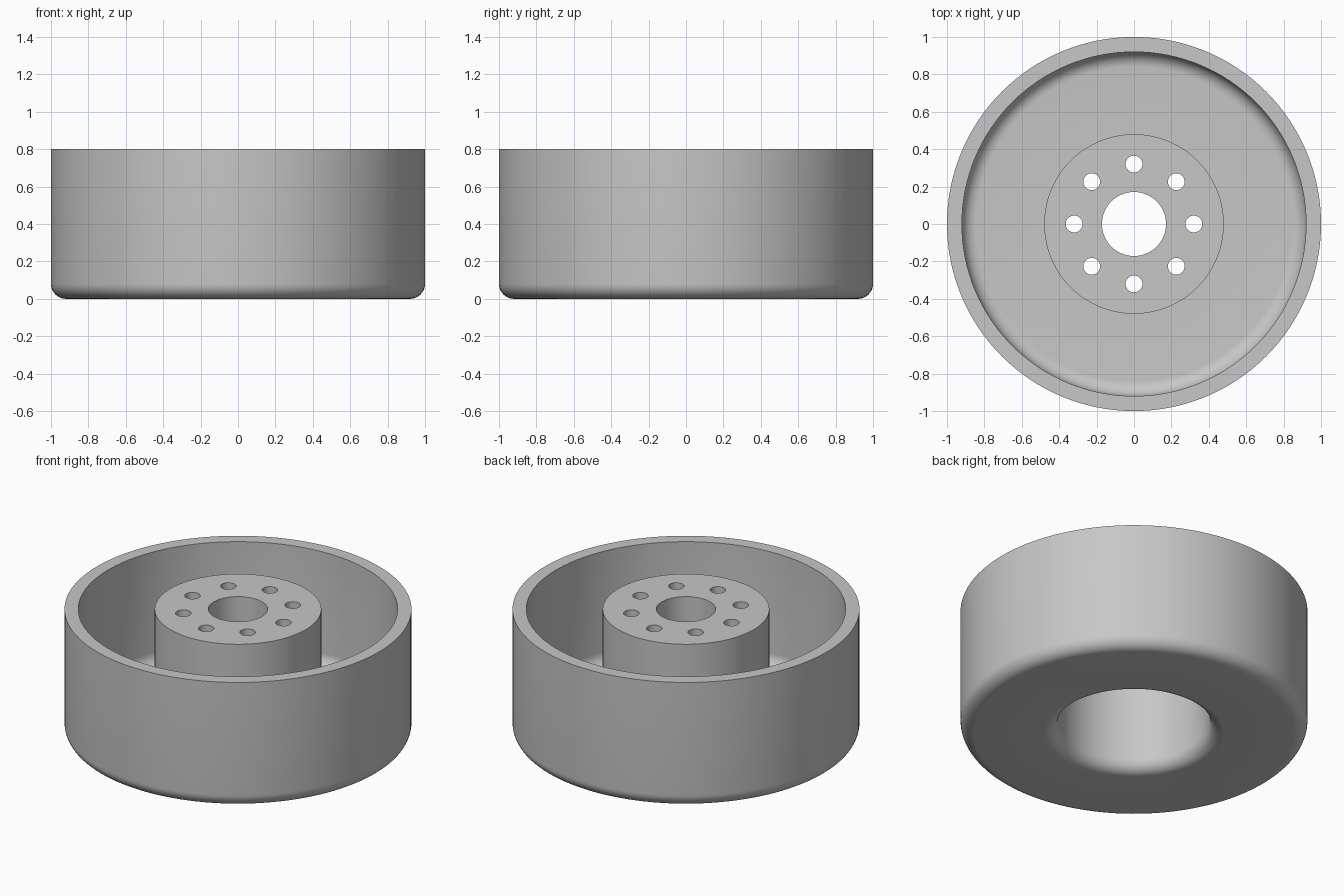
import bpy
import bmesh
from math import sin, cos, pi, radians
from mathutils import Vector

if "Cube" in bpy.data.objects:
    bpy.data.objects.remove(bpy.data.objects["Cube"], do_unlink=True)

HEIGHT = 0.8
WALL = 0.08          # wall thickness, floor thickness and fillet radius
STEPS = 128

# One plain grey for the whole casting
grey = bpy.data.materials.new("light_grey_metal")
grey.use_nodes = True
colour = (0.57, 0.57, 0.57, 1)
grey.diffuse_color = colour
grey.node_tree.nodes["Principled BSDF"].inputs["Base Color"].default_value = colour


def arc(r, z, radius, start, end, n=10):
    """Points of a fillet in the radius/height plane, angles in degrees."""
    angles = [radians(start + (end - start) * i / n) for i in range(n + 1)]
    return [(r + radius * cos(a), z + radius * sin(a)) for a in angles]


def make_object(name, bm):
    bmesh.ops.recalc_face_normals(bm, faces=bm.faces)
    mesh = bpy.data.meshes.new(name)
    bm.to_mesh(mesh)
    bm.free()
    obj = bpy.data.objects.new(name, mesh)
    bpy.context.collection.objects.link(obj)
    return obj


def lathe(name, profile):
    """Turn a closed radius/height profile around the z axis."""
    bm = bmesh.new()
    verts = [bm.verts.new((r, 0, z)) for r, z in profile]
    edges = [bm.edges.new((v, verts[i - 1])) for i, v in enumerate(verts)]
    bmesh.ops.spin(bm, geom=verts + edges, cent=(0, 0, 0), axis=(0, 0, 1),
                   angle=2 * pi, steps=STEPS, use_merge=True)
    bmesh.ops.remove_doubles(bm, verts=bm.verts, dist=1e-5)
    return make_object(name, bm)


# Drum: outer wall, rounded floor, and raised hub hollow from below
bore, hub, cavity, ceiling = 0.171, 0.48, 0.44, 0.64
profile = [(bore, HEIGHT), (hub, HEIGHT), (hub, WALL)]
profile += arc(1 - 2 * WALL, 2 * WALL, WALL, -90, 0)
profile += [(1 - WALL, HEIGHT), (1, HEIGHT)]
profile += arc(1 - WALL, WALL, WALL, 0, -90)
profile += arc(cavity + WALL, WALL, WALL, 270, 180)
profile += [(cavity, ceiling), (bore, ceiling)]
drum = lathe("drum", profile)
drum.data.materials.append(grey)

# Ring of eight bolt holes through the hub plate
bm = bmesh.new()
for i in range(8):
    a = i * pi / 4
    ring = bmesh.ops.create_cone(bm, cap_ends=True, segments=32,
                                 radius1=0.045, radius2=0.045, depth=0.4)
    bmesh.ops.translate(bm, verts=ring["verts"],
                        vec=Vector((0.32 * cos(a), 0.32 * sin(a), 0.72)))
cutter = make_object("bolt_hole_cutter", bm)
cutter.data.materials.append(grey)
cutter.hide_render = True

cut = drum.modifiers.new("bolt_holes", "BOOLEAN")
cut.operation = "DIFFERENCE"
cut.solver = "EXACT"
cut.object = cutter

# Bake the holes, drop the cutter, smooth the round surfaces
bpy.ops.object.select_all(action="DESELECT")
drum.select_set(True)
bpy.context.view_layer.objects.active = drum
bpy.ops.object.modifier_apply(modifier=cut.name)
bpy.data.objects.remove(cutter, do_unlink=True)
bpy.ops.object.shade_smooth_by_angle(angle=radians(30))
